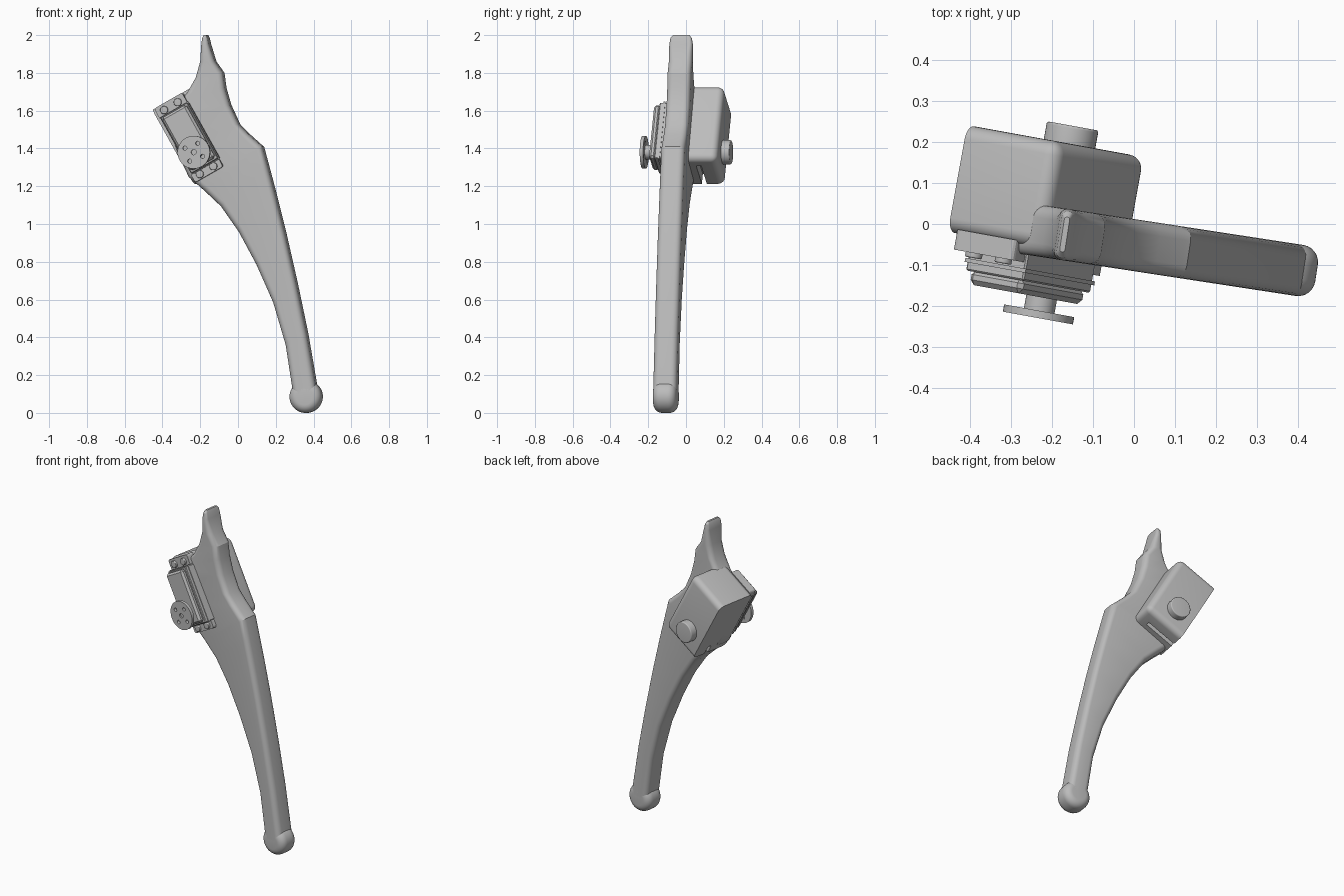
import bpy, bmesh
from math import radians, cos, sin, pi
from mathutils import Matrix, Vector

cube = bpy.data.objects.get("Cube")
if cube:
    bpy.data.objects.remove(cube, do_unlink=True)

grey = bpy.data.materials.new("plain_grey")
grey.use_nodes = True
colour = (0.5, 0.5, 0.5, 1)
grey.diffuse_color = colour
grey.node_tree.nodes["Principled BSDF"].inputs["Base Color"].default_value = colour

# Frames: the leg turns about z, the motor also leans within the leg plane
LEG = Matrix.Rotation(radians(-8.7), 4, 'Z')
MOTOR = (Matrix.Rotation(radians(-10.3), 4, 'Z')
         @ Matrix.Translation((-0.19, 0, 1.38))
         @ Matrix.Rotation(radians(-29.5), 4, 'Y'))


def finish(name, bm, frame):
    bmesh.ops.recalc_face_normals(bm, faces=bm.faces)
    bm.transform(frame)
    mesh = bpy.data.meshes.new(name)
    bm.to_mesh(mesh)
    bm.free()
    mesh.materials.append(grey)
    obj = bpy.data.objects.new(name, mesh)
    bpy.context.collection.objects.link(obj)
    return obj


def smooth(obj, angle=30):
    bpy.ops.object.select_all(action='DESELECT')
    obj.select_set(True)
    bpy.context.view_layer.objects.active = obj
    bpy.ops.object.shade_smooth_by_angle(angle=radians(angle))


def block(name, low, high, bevel=0, segments=1, pick=lambda e: True):
    bm = bmesh.new()
    bmesh.ops.create_cube(bm, size=1)
    low, high = Vector(low), Vector(high)
    for v in bm.verts:
        v.co = Vector([(l + h) / 2 + c * (h - l) for l, h, c in zip(low, high, v.co)])
    if bevel:
        bmesh.ops.bevel(bm, geom=[e for e in bm.edges if pick(e)], offset=bevel,
                        segments=segments, profile=0.5, affect='EDGES')
    return finish(name, bm, MOTOR)


def drum(name, x, z, front, back, radius, frame=MOTOR, bevel=0, sides=40):
    # Round part whose axis runs front to back
    bm = bmesh.new()
    bmesh.ops.create_cone(bm, cap_ends=True, segments=sides, radius1=radius,
                          radius2=radius, depth=back - front)
    if bevel:
        rim = [e for e in bm.edges if abs(e.verts[0].co.z - e.verts[1].co.z) < 1e-5]
        bmesh.ops.bevel(bm, geom=rim, offset=bevel, segments=6, profile=0.5, affect='EDGES')
    bm.transform(Matrix.Translation((x, (front + back) / 2, z))
                 @ Matrix.Rotation(pi / 2, 4, 'X'))
    obj = finish(name, bm, frame)
    smooth(obj)
    return obj


def cut(obj, cutter):
    mod = obj.modifiers.new("cut", 'BOOLEAN')
    mod.operation = 'DIFFERENCE'
    mod.solver = 'EXACT'
    mod.object = cutter
    cutter.hide_render = True
    bpy.context.view_layer.objects.active = obj
    bpy.ops.object.select_all(action='DESELECT')
    obj.select_set(True)
    bpy.ops.object.modifier_apply(modifier=mod.name)
    bpy.data.objects.remove(cutter, do_unlink=True)


# Leg: rounded sections between left and right outline points, foot to tip
HALF = 0.063
stations = [
    (.30, .10, .428, .10), (.26, .36, .372, .42), (.193, .585, .315, .69),
    (.103, .786, .255, .95), (.008, .96, .205, 1.15), (-.087, 1.094, .165, 1.3),
    (-.177, 1.178, .135, 1.41), (-.26, 1.25, .122, 1.42), (-.32, 1.38, .06, 1.475),
    (-.36, 1.5, .008, 1.527), (-.36, 1.6, -.04, 1.63), (-.27, 1.69, -.066, 1.72),
    (-.222, 1.775, -.077, 1.80), (-.198, 1.86, -.12, 1.86),
    (-.19, 1.95, -.15, 1.95), (-.185, 1.985, -.158, 1.985), (-.178, 2.0, -.165, 2.0)]
bm = bmesh.new()
rings = []
for lx, lz, rx, rz in stations:
    left, right = Vector((lx + .008, 0, lz)), Vector((rx + .008, 0, rz))
    across = (right - left).normalized()
    middle, half_width = (left + right) / 2, (right - left).length / 2
    depth = HALF - (0.02 if lz > 1.99 else 0.006 if lz > 1.97 else 0)
    radius = min(0.032, half_width * 0.9)
    ring = []
    for quarter, (sx, sy) in enumerate([(1, 1), (-1, 1), (-1, -1), (1, -1)]):
        for step in range(6):
            t = (quarter + step / 5) * pi / 2
            a = sx * (half_width - radius) + radius * cos(t)
            y = sy * (depth - radius) + radius * sin(t)
            ring.append(bm.verts.new(middle + across * a + Vector((0, y - 0.051, 0))))
    rings.append(ring)
for low, high in zip(rings, rings[1:]):
    for i in range(len(low)):
        j = (i + 1) % len(low)
        bm.faces.new((low[i], low[j], high[j], high[i]))
bm.faces.new(rings[0])
bm.faces.new(rings[-1])
smooth(finish("leg", bm, LEG), 25)

# Rounded foot
drum("foot", 0.373, 0.086, -0.114, 0.012, 0.086, LEG, bevel=0.042, sides=48)

# Motor housing: rounded except on its outer side, with a slot in its lower end
OUTER = -0.11
housing = block("motor_housing", (OUTER, -0.1, -0.13), (0.152, 0.165, 0.322), 0.035, 6,
                lambda e: not all(v.co.x < OUTER + .001 for v in e.verts))
cut(housing, block("slot_cutter", (-0.2, 0.045, -0.2), (0.08, 0.072, -0.07)))
smooth(housing)

# Pivot pin on the back of the housing
drum("pivot_pin", 0, 0, 0.12, 0.209, 0.064, bevel=0.006)

# Motor body with stepped front cap
block("motor_case", (-0.08, -0.185, -0.085), (0.085, -0.08, 0.255), 0.004)
block("motor_cap", (-0.072, -0.217, -0.075), (0.078, -0.18, 0.247), 0.012)
block("motor_seam", (-0.084, -0.165, -0.089), (0.089, -0.155, 0.259))

# Mounting ears with bolts
for end, low, high in (("upper", 0.25, 0.317), ("lower", -0.132, -0.08)):
    block(end + "_ear", (-0.092, -0.14, low), (0.08, -0.09, high), 0.012, 3,
          lambda e: abs(e.verts[0].co.y - e.verts[1].co.y) > 0.01)
    for side in (-1, 1):
        drum(end + "_bolt", -0.006 + side * 0.042, (low + high) / 2,
             -0.152, -0.13, 0.021, bevel=0.004, sides=20)

# Output hub and drilled horn disc
drum("output_hub", 0, 0, -0.252, -0.2, 0.038)
disc = drum("horn_disc", 0, 0, -0.268, -0.25, 0.087, sides=48)
for i in range(4):
    t = i * pi / 2 + pi / 5
    cut(disc, drum("hole_cutter", 0.052 * cos(t), 0.052 * sin(t), -0.3, -0.22, 0.011, sides=16))
cut(disc, drum("hole_cutter", 0, 0, -0.3, -0.26, 0.014, sides=16))
smooth(disc)
